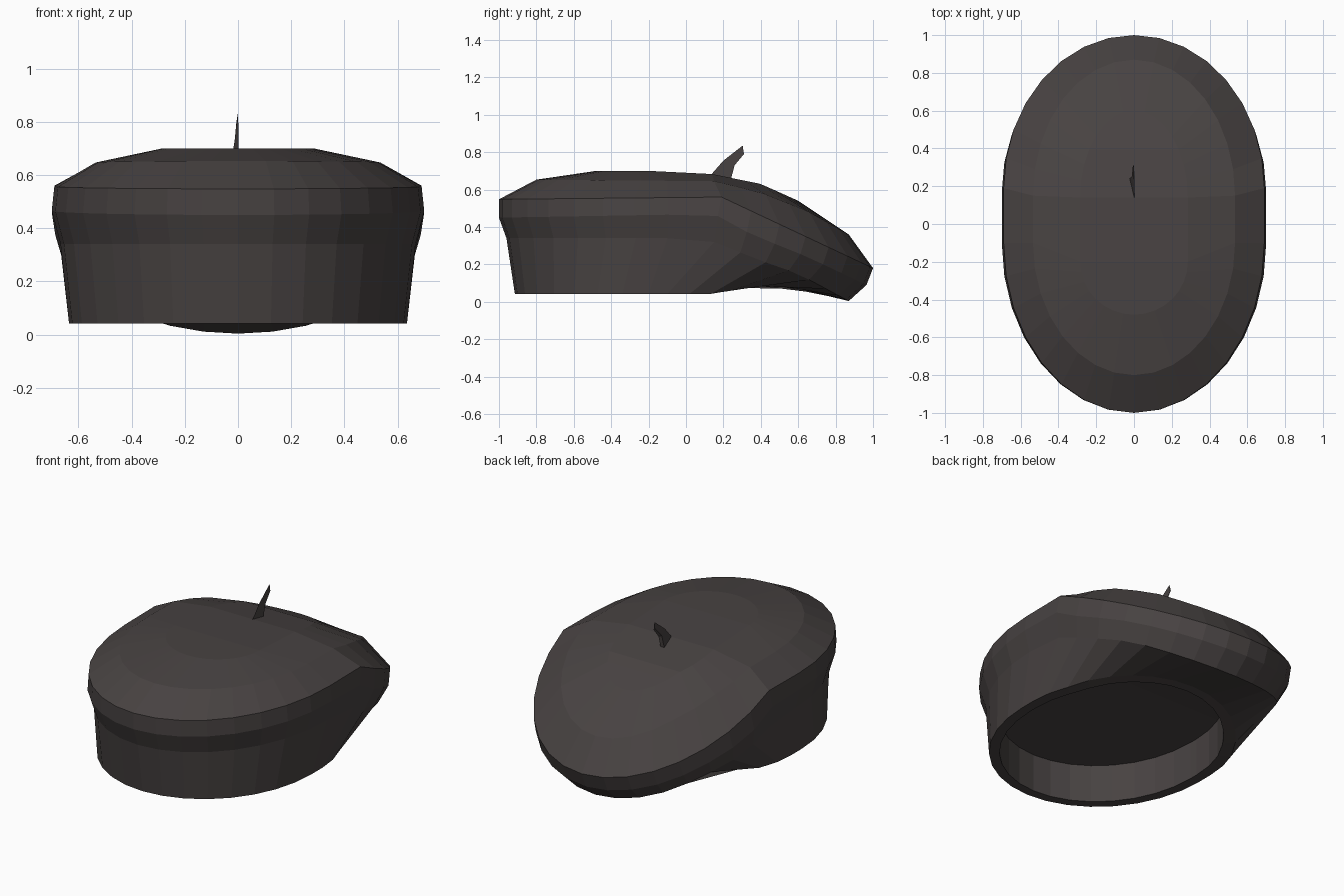
import bpy, math

if "Cube" in bpy.data.objects:
    bpy.data.objects.remove(bpy.data.objects["Cube"])

SEG = 8  # segments per quarter turn

felt = bpy.data.materials.new("dark_brown_felt")
felt.diffuse_color = (0.064, 0.055, 0.054, 1)
felt.use_nodes = True
felt.node_tree.nodes["Principled BSDF"].inputs["Base Color"].default_value = felt.diffuse_color


def height(y, prof):
    """Piecewise linear z over y."""
    if y <= prof[0][0]:
        return prof[0][1]
    for (y0, z0), (y1, z1) in zip(prof, prof[1:]):
        if y <= y1:
            return z0 + (z1 - z0) * (y - y0) / (y1 - y0)
    return prof[-1][1]


def ring(w, yf, yb, cf, cb, prof):
    """Oval loop of two half ellipses, centred at cf (front) and cb (back)."""
    half = []
    for c, end, start in ((cb, yb, 0), (cf, yf, 90)):
        for i in range(SEG + 1):
            t = math.radians(start + 90 * i / SEG)
            y = c + abs(end - c) * math.cos(t)
            half.append((w * math.sin(t), y, height(y, prof)))
    left = [(-x, y, z) for x, y, z in half[-2:0:-1]]
    return half + left


def make(name, verts, faces):
    me = bpy.data.meshes.new(name)
    me.from_pydata(verts, [], faces)
    me.materials.append(felt)
    me.validate()
    ob = bpy.data.objects.new(name, me)
    bpy.context.collection.objects.link(ob)
    return ob


def loft(loops):
    n = len(loops[0])
    verts = [v for lp in loops for v in lp]
    faces = []
    for k in range(len(loops) - 1):
        for i in range(n):
            j = (i + 1) % n
            faces.append((k * n + i, (k + 1) * n + i, (k + 1) * n + j, k * n + j))
    return verts, faces


def cap(base, n, flip):
    """Close an oval loop with strips running across x."""
    h = n // 2
    out = [(base, base + 1, base + n - 1), (base + h - 1, base + h, base + h + 1)]
    for i in range(1, h - 1):
        out.append((base + i, base + i + 1, base + n - i - 1, base + n - i))
    return [f[::-1] for f in out] if flip else out


# beret: lining ceiling, inner band, rim, wall, bulge, crease and crown
rim = [(-0.92, 0.042), (0.13, 0.042), (0.27, 0.065), (0.5, 0.095)]
loops = [
    ring(0.575, -0.86, 0.46, -0.2, -0.15, [(-0.9, 0.27), (0.1, 0.27), (0.5, 0.25)]),
    ring(0.575, -0.86, 0.46, -0.2, -0.15, rim),
    ring(0.635, -0.915, 0.51, -0.2, -0.1, rim),
    ring(0.667, -0.96, 0.87, -0.1, 0.15,
         [(-0.96, 0.34), (0.1, 0.34), (0.4, 0.22), (0.6, 0.15), (0.87, 0.004)]),
    ring(0.70, -1.0, 0.965, -0.1, 0.17,
         [(-1, 0.45), (0.15, 0.47), (0.35, 0.36), (0.65, 0.24), (0.965, 0.09)]),
    ring(0.69, -1.0, 1.0, -0.1, 0.19, [(-1, 0.548), (0.19, 0.56), (1, 0.18)]),
    ring(0.535, -0.8, 0.87, -0.1, 0.15,
         [(-0.8, 0.653), (0.15, 0.645), (0.4, 0.585), (0.65, 0.485), (0.87, 0.36)]),
    ring(0.285, -0.48, 0.6, -0.2, 0.14,
         [(-0.48, 0.70), (-0.2, 0.70), (0.14, 0.683), (0.4, 0.63), (0.6, 0.54)]),
]
verts, faces = loft(loops)
n = len(loops[0])
faces += cap(0, n, False) + cap((len(loops) - 1) * n, n, True)
beret = make("beret", verts, faces)

# outward normals
import bmesh
bm = bmesh.new()
bm.from_mesh(beret.data)
bmesh.ops.recalc_face_normals(bm, faces=bm.faces)
bm.to_mesh(beret.data)
bm.free()

# bent three-sided stalk on the crown
stalk = [
    [(0.002, 0.13, 0.675), (0.002, 0.24, 0.655), (-0.024, 0.24, 0.655)],
    [(0.002, 0.20, 0.755), (0.002, 0.26, 0.73), (-0.012, 0.25, 0.735)],
    [(0.0, 0.303, 0.835), (0.0, 0.31, 0.79), (-0.006, 0.308, 0.80)],
]
sv, sf = loft(stalk)
sf += [(0, 1, 2), (8, 7, 6)]
stem = make("stalk", sv, sf)
bm = bmesh.new()
bm.from_mesh(stem.data)
bmesh.ops.recalc_face_normals(bm, faces=bm.faces)
bm.to_mesh(stem.data)
bm.free()
